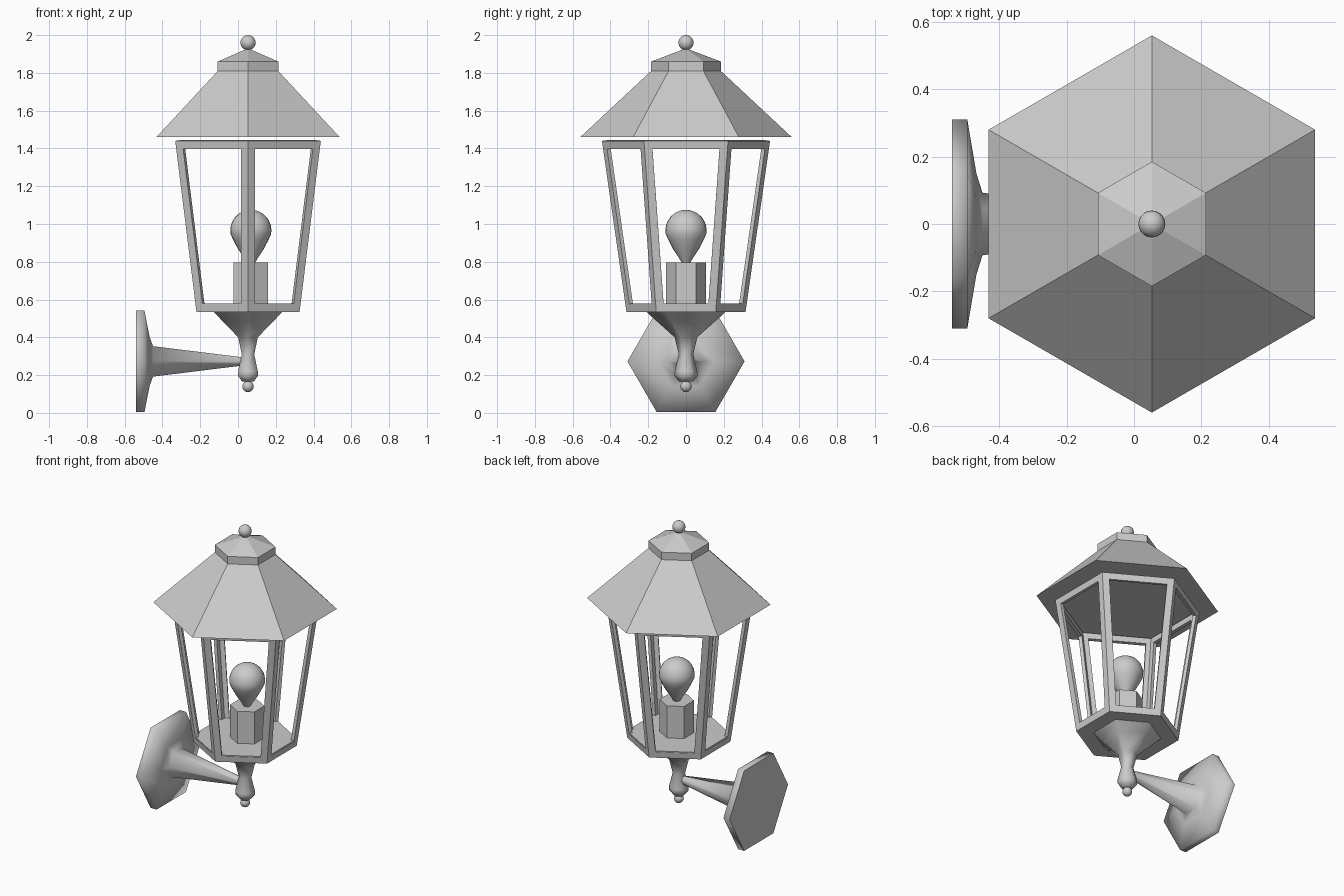
import bpy, bmesh, math
from mathutils import Matrix, Vector

if "Cube" in bpy.data.objects:
    bpy.data.objects.remove(bpy.data.objects["Cube"])

CX = 0.053  # lantern axis

metal = bpy.data.materials.new("grey_metal")
metal.diffuse_color = (0.6, 0.6, 0.6, 1)
metal.use_nodes = True
metal.node_tree.nodes["Principled BSDF"].inputs["Base Color"].default_value = metal.diffuse_color


def finish(name, bm, smooth=None):
    """Turn a bmesh into an object; smooth = sharp-edge angle in degrees."""
    bmesh.ops.recalc_face_normals(bm, faces=bm.faces)
    me = bpy.data.meshes.new(name)
    bm.to_mesh(me)
    bm.free()
    me.materials.append(metal)
    if smooth:
        for p in me.polygons:
            p.use_smooth = True
        me.set_sharp_from_angle(angle=math.radians(smooth))
    ob = bpy.data.objects.new(name, me)
    bpy.context.collection.objects.link(ob)
    return ob


def lathe(profile, sides=6, pos=(CX, 0, 0), turn=0, caps=True):
    """Sweep (radius, height) points round the axis, a corner facing +y."""
    bm = bmesh.new()
    rings = []
    for r, z in profile:
        n = 1 if r == 0 else sides
        rings.append([bm.verts.new((r * math.cos(math.pi / 2 + math.tau * i / sides),
                                    r * math.sin(math.pi / 2 + math.tau * i / sides), z))
                      for i in range(n)])
    for a, b in zip(rings, rings[1:]):
        for i in range(sides):
            j = (i + 1) % sides
            if len(b) == 1:
                bm.faces.new((a[i], a[j], b[0]))
            elif len(a) == 1:
                bm.faces.new((a[0], b[j], b[i]))
            else:
                bm.faces.new((a[i], a[j], b[j], b[i]))
    if caps:
        for ring in (rings[0], rings[-1]):
            if len(ring) > 1:
                bm.faces.new(ring)
    m = Matrix.Translation(Vector(pos)) @ Matrix.Rotation(turn, 4, 'Y')
    bmesh.ops.transform(bm, matrix=m, verts=bm.verts)
    return bm


def ball(name, z, r):
    bm = bmesh.new()
    bmesh.ops.create_uvsphere(bm, u_segments=20, v_segments=12, radius=r,
                              matrix=Matrix.Translation((CX, 0, z)))
    finish(name, bm, 40)


# Wall plate and tapering arm, swept along x
finish("wall_plate_and_arm",
       lathe([(0.31, -0.54), (0.31, -0.495), (0.15, -0.468), (0.093, -0.45), (0.023, 0.04)],
             pos=(0, 0, 0.2725), turn=math.pi / 2), 82)

# Turned stem below the lantern
finish("stem", lathe([(0.035, 0.165), (0.06, 0.195), (0.06, 0.22), (0.038, 0.31),
                      (0.06, 0.40), (0.155, 0.485), (0.21, 0.535)]), 65)
ball("stem_ball", 0.14, 0.03)

# Floor of the lantern
finish("lantern_floor", lathe([(0.312, 0.534), (0.318, 0.58)]))

# Six-sided open window frame: inset each side, remove the panes, thicken
bm = lathe([(0.315, 0.533), (0.445, 1.44)], caps=False)
bmesh.ops.recalc_face_normals(bm, faces=bm.faces)
panes = list(bm.faces)
bmesh.ops.inset_individual(bm, faces=panes, thickness=0.042, use_even_offset=True)
bmesh.ops.delete(bm, geom=panes, context='FACES')
frame = finish("window_frame", bm)
solid = frame.modifiers.new("thickness", 'SOLIDIFY')
solid.thickness = 0.022
solid.offset = -1
solid.use_even_offset = True

# Lamp holder and bulb
finish("lamp_holder", lathe([(0.105, 0.57), (0.105, 0.795)], pos=(CX + 0.015, 0, 0)))
bulb = [(0.02, 0.79), (0.04, 0.825), (0.068, 0.867), (0.093, 0.915)]
for k in range(0, 9):
    a = math.radians(-10 + 100 * k / 8)
    bulb.append((0 if k == 8 else 0.109 * math.cos(a), 0.966 + 0.109 * math.sin(a)))
finish("bulb", lathe(bulb, sides=24, pos=(CX + 0.015, 0, 0)), 40)

# Roof, collar and peak
finish("roof", lathe([(0.56, 1.46), (0.185, 1.81), (0.185, 1.86), (0, 1.93)]))
ball("roof_ball", 1.96, 0.04)
